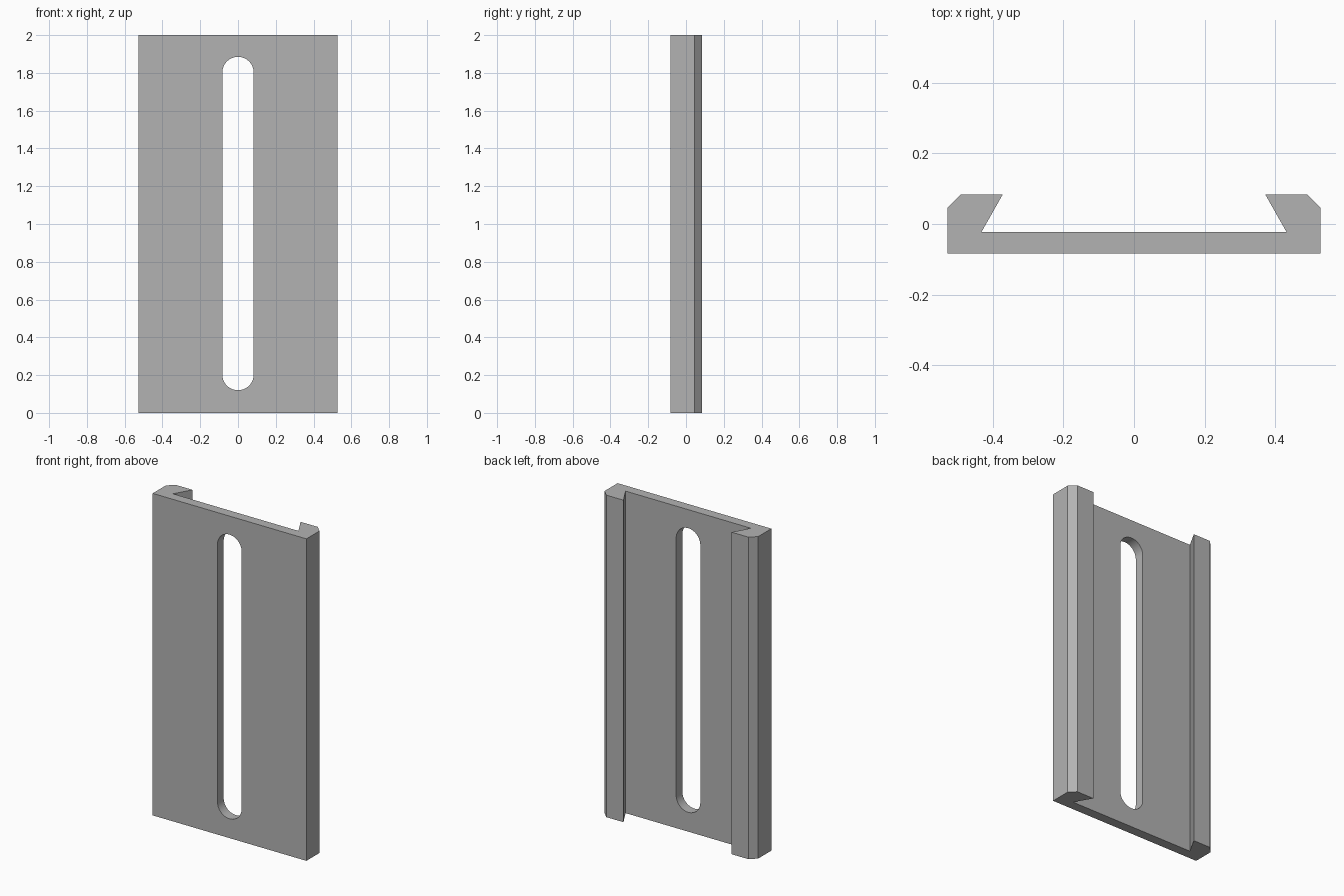
import bpy, bmesh, math

cube = bpy.data.objects.get("Cube")
if cube:
    bpy.data.objects.remove(cube, do_unlink=True)

grey = bpy.data.materials.new("plain grey")
grey.use_nodes = True
colour = (0.45, 0.45, 0.45, 1)
grey.diffuse_color = colour
grey.node_tree.nodes["Principled BSDF"].inputs["Base Color"].default_value = colour


def extrude(name, points, direction):
    """Sweep a closed outline along a direction into a solid."""
    bm = bmesh.new()
    face = bm.faces.new([bm.verts.new(p) for p in points])
    swept = bmesh.ops.extrude_face_region(bm, geom=[face])["geom"]
    verts = [v for v in swept if isinstance(v, bmesh.types.BMVert)]
    bmesh.ops.translate(bm, verts=verts, vec=direction)
    bmesh.ops.recalc_face_normals(bm, faces=bm.faces)
    mesh = bpy.data.meshes.new(name)
    bm.to_mesh(mesh)
    bm.free()
    mesh.materials.append(grey)
    obj = bpy.data.objects.new(name, mesh)
    bpy.context.collection.objects.link(obj)
    return obj


# Dovetail channel: half the cross-section, mirrored
half = [(0.528, -0.083), (0.528, 0.045), (0.489, 0.084), (0.371, 0.084), (0.431, -0.022)]
outline = half + [(-x, y) for x, y in reversed(half)]
plate = extrude("dovetail_plate", [(x, y, 0) for x, y in outline], (0, 0, 2))

# Long slot with rounded ends
radius, steps = 0.083, 24
slot = []
for centre, start in ((1.802, 0), (0.203, math.pi)):
    for i in range(steps + 1):
        a = start + math.pi * i / steps
        slot.append((radius * math.cos(a), -0.2, centre + radius * math.sin(a)))
cutter = extrude("slot_cutter", slot, (0, 0.4, 0))
cutter.hide_render = True
cutter.hide_viewport = True

cut = plate.modifiers.new("slot", 'BOOLEAN')
cut.operation = 'DIFFERENCE'
cut.solver = 'EXACT'
cut.object = cutter

# Apply the cut, then shade the slot ends smooth
bpy.ops.object.select_all(action='DESELECT')
plate.select_set(True)
bpy.context.view_layer.objects.active = plate
bpy.ops.object.modifier_apply(modifier=cut.name)
bpy.data.objects.remove(cutter, do_unlink=True)
bpy.ops.object.shade_smooth_by_angle(angle=math.radians(30))
